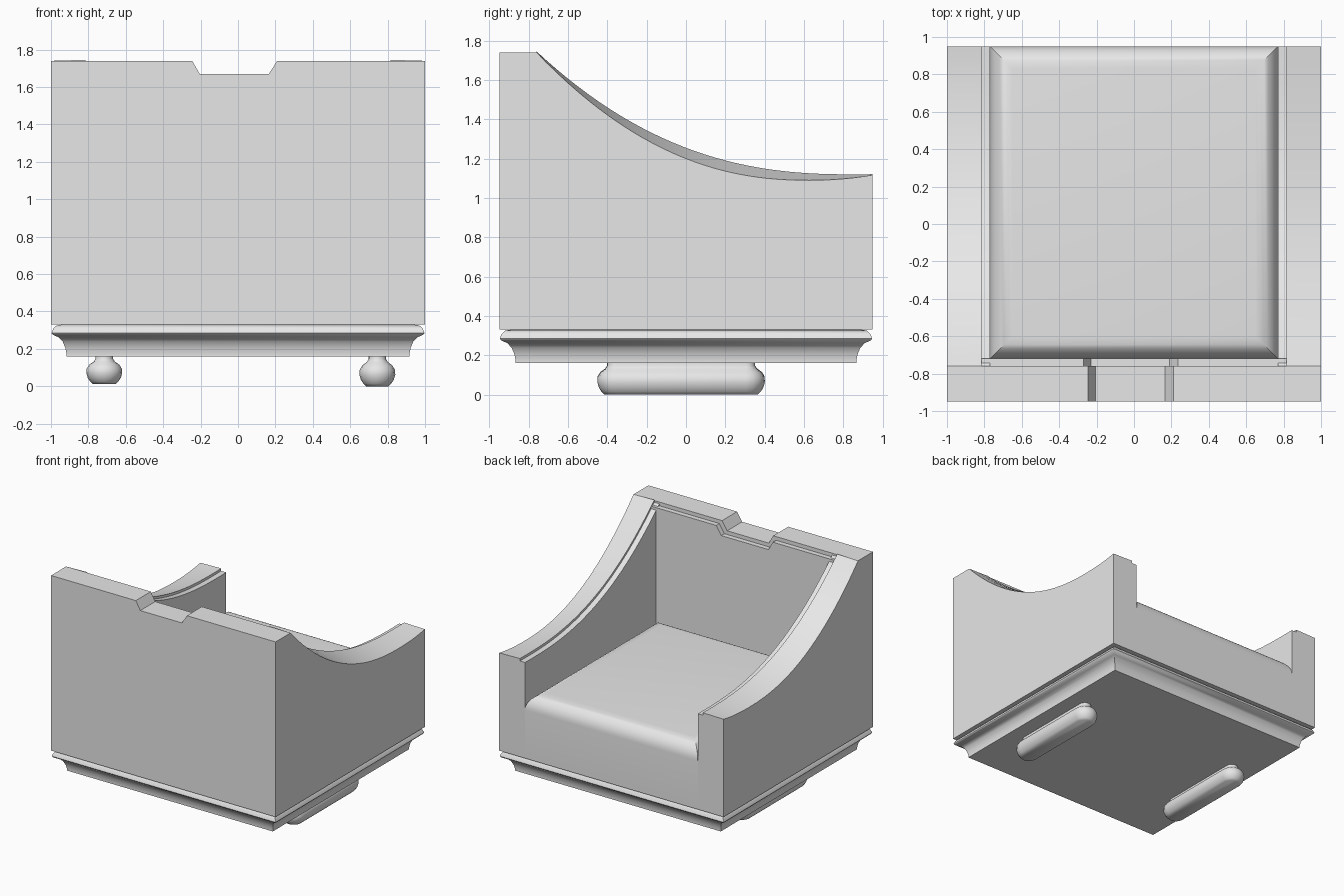
import bpy, bmesh, math

cube = bpy.data.objects.get("Cube")
if cube:
    bpy.data.objects.remove(cube, do_unlink=True)

grey = bpy.data.materials.new("light_grey")
grey.use_nodes = True
grey.diffuse_color = (0.8, 0.8, 0.8, 1)
for node in grey.node_tree.nodes:
    if node.type == 'BSDF_PRINCIPLED':
        node.inputs["Base Color"].default_value = (0.8, 0.8, 0.8, 1)


def loft(name, rings, angle=35):
    """Skin a list of equal-length closed rings and cap both ends."""
    bm = bmesh.new()
    loops = [[bm.verts.new(p) for p in ring] for ring in rings]
    n = len(loops[0])
    for a, b in zip(loops, loops[1:]):
        for i in range(n):
            j = (i + 1) % n
            bm.faces.new((a[i], a[j], b[j], b[i]))
    bm.faces.new(loops[0])
    bm.faces.new(loops[-1])
    bmesh.ops.recalc_face_normals(bm, faces=bm.faces)
    mesh = bpy.data.meshes.new(name)
    bm.to_mesh(mesh)
    bm.free()
    obj = bpy.data.objects.new(name, mesh)
    bpy.context.collection.objects.link(obj)
    mesh.materials.append(grey)
    bpy.ops.object.select_all(action='DESELECT')
    obj.select_set(True)
    bpy.context.view_layer.objects.active = obj
    bpy.ops.object.shade_smooth_by_angle(angle=math.radians(angle))
    return obj


def rectangle(x, y0, y1, z, inset=0):
    x, y0, y1 = x - inset, y0 + inset, y1 - inset
    return [(-x, y0, z), (x, y0, z), (x, y1, z), (-x, y1, z)]


def back_slab(name, half, y0, y1, top, dip, grow):
    """Upright slab with a shallow tapered notch in its top edge."""
    outline = [(-half, 0.33), (half, 0.33), (half, top), (0.21 + grow, top),
               (0.165 + grow, dip), (-0.205 - grow, dip), (-0.245 - grow, top), (-half, top)]
    return loft(name, [[(x, y, z) for x, z in outline] for y in (y0, y1)])


# Back with a lower inner panel
back_slab("back_wall", 1, -0.95, -0.76, 1.74, 1.67, 0)
back_slab("back_inner_panel", 0.815, -0.765, -0.72, 1.71, 1.64, 0.025)


# Sweeping arms: outer edge dips below the inner one, with a narrow inner ledge
def inner_height(y):
    return 1.12 + 0.135 * (abs(0.85 - y) / 0.85) ** 2.4


def outer_height(y):
    return 1.09 + 0.11 * (abs(0.62 - y) / 0.62) ** 2.22


STEPS = 32
for side, name in ((1, "left_arm"), (-1, "right_arm")):
    rings = []
    for i in range(STEPS + 1):
        y = -0.76 + 1.71 * i / STEPS
        zi, zo = inner_height(y), outer_height(y)
        section = [(1, 0.33), (1, zo), (0.815, zi), (0.815, zi - 0.02),
                   (0.77, zi - 0.02), (0.77, 0.33)]
        rings.append([(side * x, y, z) for x, z in section])
    loft(name, rings)

# Seat cushion with rounded top edges, reaching down to the base
R = 0.12
rings = [rectangle(0.77, -0.72, 0.95, 0.33)]
for i in range(9):
    a = math.pi / 2 * i / 8
    rings.append(rectangle(0.77, -0.72, 0.95, 0.72 + R * math.sin(a), R * (1 - math.cos(a))))
loft("seat_cushion", rings)

# Base moulding: rounded lip above a cove
lip = [(0.06, 0.33), (0.03, 0.325), (0.012, 0.308), (0.003, 0.285), (0.01, 0.275)]
cove = [(0.04, 0.262), (0.063, 0.238), (0.077, 0.205), (0.083, 0.175), (0.083, 0.16)]
loft("base_moulding", [rectangle(1, -0.95, 0.95, z, d) for d, z in lip + cove])


# Long bun feet: a turned profile swept round a rounded bar
def bar_outline(cx, r, z):
    points = []
    for end, start in ((0.305, 0), (-0.355, math.pi)):
        for i in range(9):
            a = start + math.pi * i / 8
            points.append((cx + r * math.cos(a), end + r * math.sin(a), z))
    return points


foot = [(0.047, 0.165), (0.047, 0.145), (0.056, 0.13), (0.08, 0.112), (0.094, 0.088),
        (0.096, 0.062), (0.088, 0.035), (0.075, 0.014), (0.06, 0)]
for cx, lift, name in ((0.745, 0, "left_foot"), (-0.715, 0.012, "right_foot")):
    loft(name, [bar_outline(cx, r, z + lift * (1 - z / 0.165)) for r, z in foot], 50)
